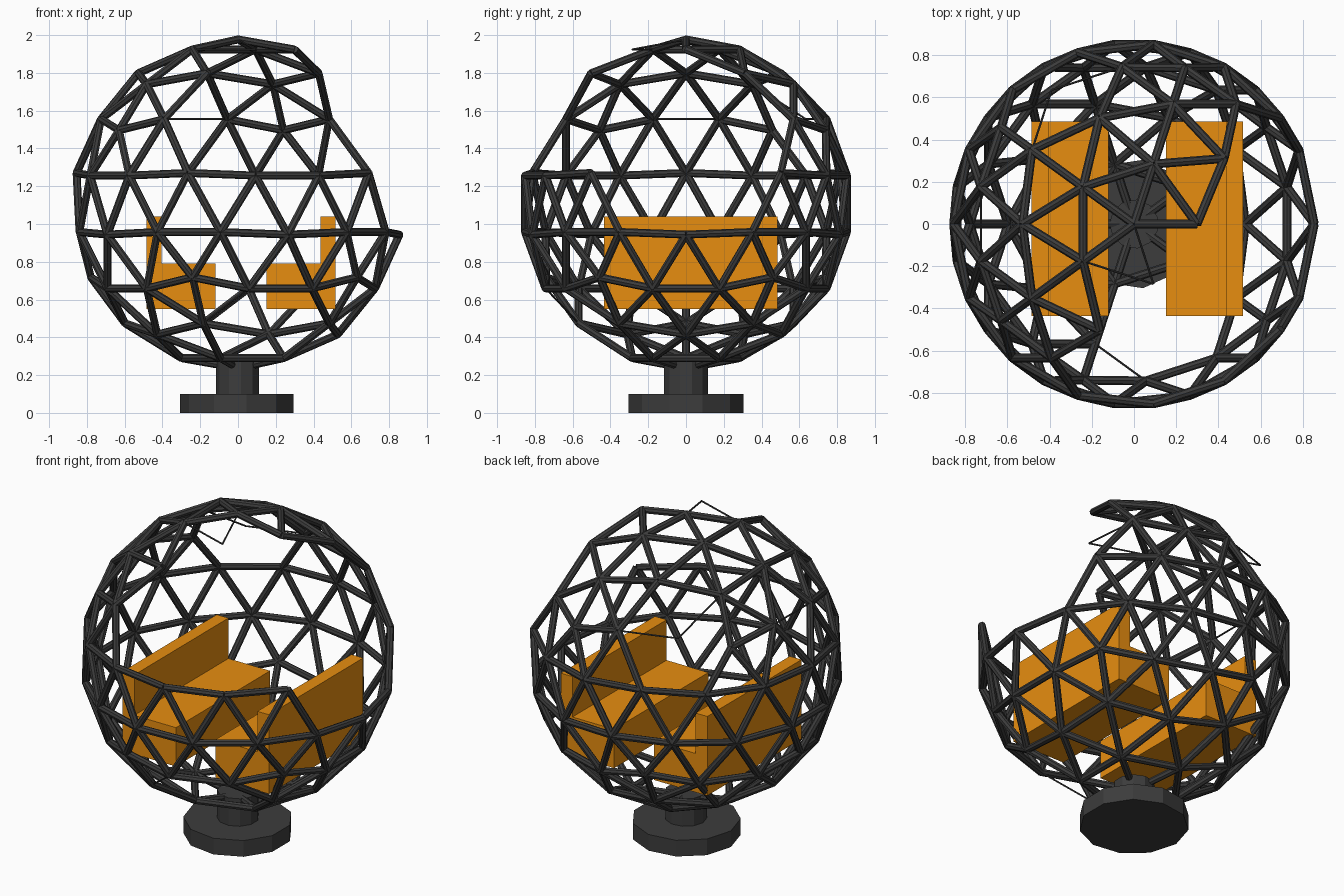
import bpy, bmesh, math
from mathutils import Vector

if "Cube" in bpy.data.objects:
    bpy.data.objects.remove(bpy.data.objects["Cube"])

CENTER = Vector((0, 0, 1.107))
R = 0.87


def material(name, rgb):
    m = bpy.data.materials.new(name)
    m.diffuse_color = (*rgb, 1)
    m.use_nodes = True
    m.node_tree.nodes["Principled BSDF"].inputs["Base Color"].default_value = m.diffuse_color
    return m


def add_object(name, bm, mat):
    bmesh.ops.recalc_face_normals(bm, faces=bm.faces)
    me = bpy.data.meshes.new(name)
    bm.to_mesh(me)
    bm.free()
    me.materials.append(mat)
    ob = bpy.data.objects.new(name, me)
    bpy.context.collection.objects.link(ob)
    return ob


def add_rod(bm, a, b, r, sides):
    d = b - a
    q = d.to_track_quat('Z', 'Y').to_matrix().to_4x4()
    q.translation = (a + b) / 2
    bmesh.ops.create_cone(bm, cap_ends=True, segments=sides, radius1=r,
                          radius2=r, depth=d.length, matrix=q)


def geodesic(freq):
    """Vertices and edges of a pole-up icosahedron split freq times."""
    h, w = 1 / math.sqrt(5), 2 / math.sqrt(5)
    def ring(deg, z):
        return [Vector((w * math.cos(math.radians(deg + 72 * k)),
                        w * math.sin(math.radians(deg + 72 * k)), z)) for k in range(5)]
    up, lo = ring(0, h), ring(36, -h)
    n, s = Vector((0, 0, 1)), Vector((0, 0, -1))
    faces = []
    for k in range(5):
        j = (k + 1) % 5
        faces += [(n, up[k], up[j]), (up[k], lo[k], up[j]),
                  (up[j], lo[k], lo[j]), (s, lo[k], lo[j])]
    verts, edges = {}, set()
    for a, b, c in faces:
        keys = {}
        for i in range(freq + 1):
            for j in range(freq + 1 - i):
                p = ((a * (freq - i - j) + b * i + c * j) / freq).normalized()
                key = tuple(int(round(v * 1000)) // 1 for v in p)
                # merge shared border points
                for old, q in verts.items():
                    if (q - p).length < 0.01:
                        key = old
                        break
                verts[key] = p
                keys[i, j] = key
        for (i, j), key in keys.items():
            for di, dj in ((1, 0), (0, 1), (1, -1)):
                other = keys.get((i + di, j + dj))
                if other is not None:
                    edges.add(tuple(sorted((key, other))))
    return verts, edges


dark = material("dark_metal", (0.045, 0.045, 0.045))
orange = material("orange_seat", (0.8, 0.27, 0.005))

# Geodesic cage with the open side, a rear gap and a gap underneath
verts, edges = geodesic(3)


def near(x, y, z):
    p = (Vector((x, y, z)) - CENTER) / R
    return min(verts, key=lambda k: (verts[k] - p).length)


removed = {near(*p) for p in [
    (.09, -.28, 1.92), (.18, -.57, 1.74), (.43, -.31, 1.80), (.60, 0, 1.74),
    (.78, 0, 1.50), (.69, .28, 1.555), (.24, -.74, 1.50), (-.06, -.74, 1.555),
    (.48, -.57, 1.555), (.69, -.28, 1.555), (.84, -.175, 1.256),
    (.84, .175, 1.256), (-.39, .635, 1.555), (.16, -.50, .416)]}
thin = {tuple(sorted((near(*a), near(*b)))) for a, b in [
    ((.09, -.28, 1.92), (0, 0, 1.98)), ((.09, -.28, 1.92), (-.24, -.18, 1.92)),
    ((-.39, .635, 1.555), (-.06, .74, 1.555)), ((-.39, .635, 1.555), (-.48, .35, 1.74)),
    ((-.725, .175, 1.555), (-.725, -.175, 1.555)),
    ((.06, -.74, .66), (-.18, -.57, .474))]}

bm = bmesh.new()
for e in sorted(edges):
    if e in thin:
        r = 0.005
    elif e[0] in removed or e[1] in removed:
        continue
    else:
        r = 0.021
    a, b = (CENTER + verts[k] * R for k in e)
    add_rod(bm, a, b, r, 8)
add_object("cage_struts", bm, dark)


# Foot disc and column
for name, r, z0, z1 in (("base_disc", .307, 0, .1), ("base_column", .117, .1, .27)):
    bm = bmesh.new()
    ring = [bm.verts.new((-r * math.cos(2 * math.pi * k / 11),
                          r * math.sin(2 * math.pi * k / 11), z0)) for k in range(11)]
    f = bm.faces.new(ring)
    out = bmesh.ops.extrude_face_region(bm, geom=[f], use_keep_orig=True)
    for v in out["geom"]:
        if isinstance(v, bmesh.types.BMVert):
            v.co.z = z1
    add_object(name, bm, dark)


# Two facing benches, L-shaped profile run along y
def bench(name, back_x, side):
    prof = [(0, .55), (.365, .55), (.365, .79), (.08, .79), (.08, 1.04), (0, 1.04)]
    bm = bmesh.new()
    f = bm.faces.new([bm.verts.new((back_x + side * x, -.435, z)) for x, z in prof])
    out = bmesh.ops.extrude_face_region(bm, geom=[f], use_keep_orig=True)
    for v in out["geom"]:
        if isinstance(v, bmesh.types.BMVert):
            v.co.y = .485
    add_object(name, bm, orange)


bench("left_bench", -.485, 1)
bench("right_bench", .517, -1)
